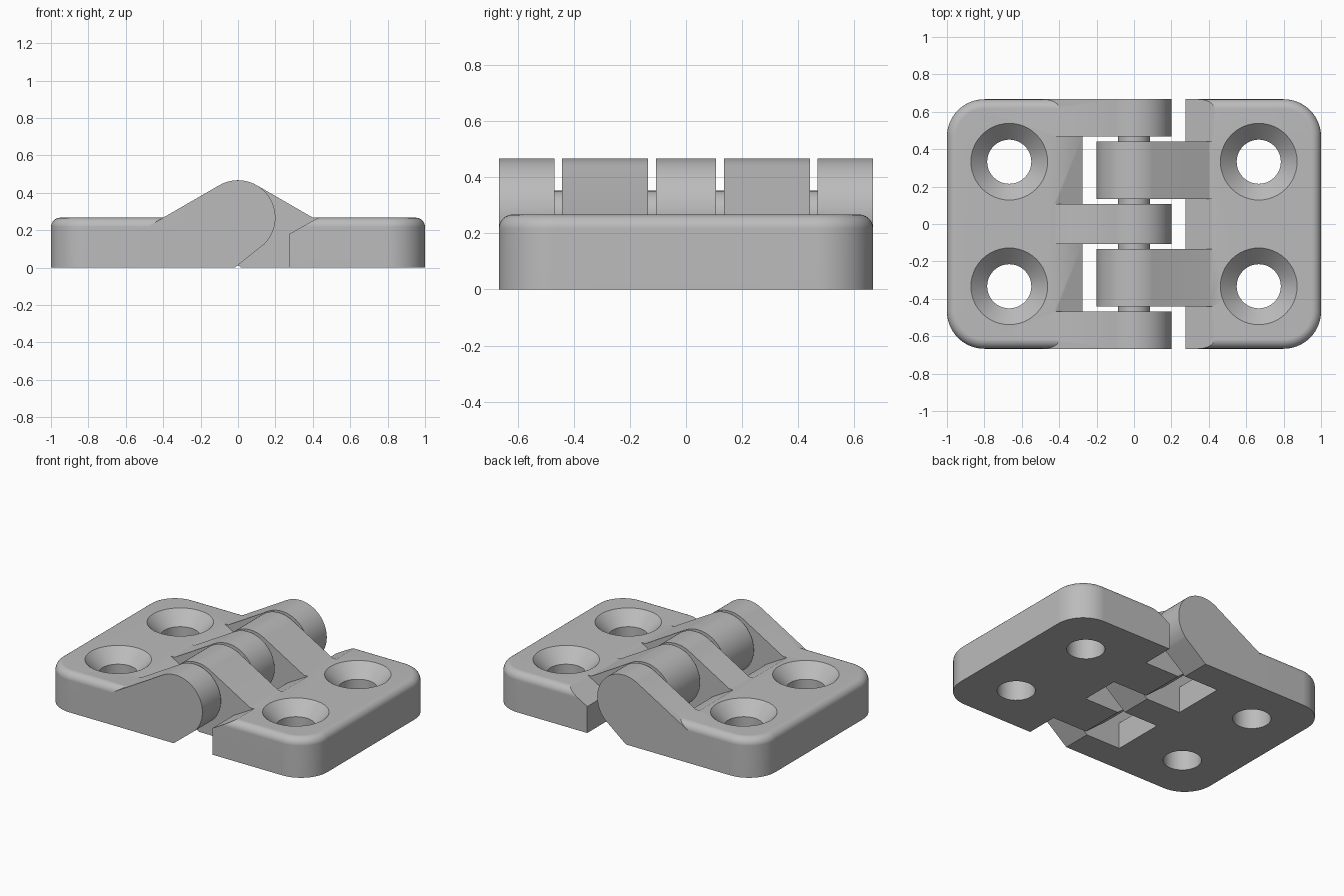
import bpy, bmesh, math
from mathutils import Matrix

cube = bpy.data.objects.get("Cube")
if cube:
    bpy.data.objects.remove(cube, do_unlink=True)

H, HALF, EDGE = 0.267, 0.667, 0.275      # plate height, half width, inner edge
R, PIN_R = 0.2, 0.085                    # knuckle and pin radius

grey = bpy.data.materials.new("plain grey")
grey.use_nodes = True
grey.diffuse_color = (0.5, 0.5, 0.5, 1)
grey.node_tree.nodes["Principled BSDF"].inputs["Base Color"].default_value = (0.5, 0.5, 0.5, 1)


def arc(cx, cy, r, a0, a1, n):
    angles = [math.radians(a0 + (a1 - a0) * i / n) for i in range(n + 1)]
    return [(cx + r * math.cos(a), cy + r * math.sin(a)) for a in angles]


def make(name, bm):
    bmesh.ops.recalc_face_normals(bm, faces=bm.faces)
    mesh = bpy.data.meshes.new(name)
    bm.to_mesh(mesh)
    bm.free()
    mesh.materials.append(grey)
    ob = bpy.data.objects.new(name, mesh)
    bpy.context.collection.objects.link(ob)
    return ob


def extrude(points, direction):
    bm = bmesh.new()
    face = bm.faces.new([bm.verts.new(p) for p in points])
    out = bmesh.ops.extrude_face_region(bm, geom=[face])
    moved = [g for g in out["geom"] if isinstance(g, bmesh.types.BMVert)]
    bmesh.ops.translate(bm, verts=moved, vec=direction)
    return bm


def prism(name, profile, side, y0, y1):
    """Extrude an x-z profile along y; side -1 mirrors it in x."""
    return make(name, extrude([(side * x, y0, z) for x, z in profile], (0, y1 - y0, 0)))


def combine(ob, tool, operation):
    """Apply a boolean and discard the tool."""
    mod = ob.modifiers.new("cut", 'BOOLEAN')
    mod.operation, mod.solver, mod.object = operation, 'EXACT', tool
    bpy.context.view_layer.update()
    result = bpy.data.meshes.new_from_object(ob.evaluated_get(bpy.context.evaluated_depsgraph_get()))
    ob.modifiers.clear()
    ob.data = result
    bpy.data.objects.remove(tool, do_unlink=True)


def smooth(ob):
    bpy.ops.object.select_all(action='DESELECT')
    ob.select_set(True)
    bpy.context.view_layer.objects.active = ob
    bpy.ops.object.shade_smooth_by_angle(angle=math.radians(30))
    ob.modifiers.new("even shading", 'WEIGHTED_NORMAL').keep_sharp = True


def plate(name, side):
    # Rounded outer corners, then a fillet round the top except the inner edge
    c = 1 - R
    outline = [(EDGE, -HALF)] + arc(c, R - HALF, R, -90, 0, 14) + arc(c, HALF - R, R, 0, 90, 14) + [(EDGE, HALF)]
    bm = extrude([(side * x, y, 0) for x, y in outline], (0, 0, H))
    rim = [e for e in bm.edges if all(v.co.z > H - 0.001 for v in e.verts)
           and any(abs(v.co.x) > EDGE + 0.001 for v in e.verts)]
    bmesh.ops.bevel(bm, geom=rim, offset=0.05, segments=6, profile=0.5, affect='EDGES')
    return make(name, bm)


def countersink(x, y):
    # Straight hole with a 45 degree flare at the top
    r0, r1, n = 0.118, 0.205, 48
    levels = [(r0, -0.1), (r0, H + r0 - r1), (r1, H), (r1, H + 0.1)]
    bm = bmesh.new()
    rings = [[bm.verts.new((x + px, y + py, z)) for px, py in arc(0, 0, r, 0, 360, n)[:-1]]
             for r, z in levels]
    for a, b in zip(rings, rings[1:]):
        for i in range(n):
            bm.faces.new((a[i], a[(i + 1) % n], b[(i + 1) % n], b[i]))
    bm.faces.new(rings[0])
    bm.faces.new(rings[-1])
    return make("hole_cutter", bm)


# Knuckle: flat base, 45 degree underside, round nose, 30 degree slope into the plate
slope_end = (0.5, H + R / math.sin(math.radians(60)) - 0.5 * math.tan(math.radians(30)))
knuckle = [(0.5, 0), (R * math.sqrt(2) - H, 0)] + arc(0, H, R, 225, 60, 32) + [slope_end]
# Clearance slope cut into the plate opposite each knuckle
clearance = [(0.5, 0.306), (0.2, 0.138), (0.2, 0.4)]


def leaf(name, side, knuckles, slots):
    ob = plate(name, side)
    for y0, y1 in slots:
        combine(ob, prism("slot_cutter", clearance, side, y0, y1), 'DIFFERENCE')
    for y0, y1 in knuckles:
        combine(ob, prism("knuckle", knuckle, side, y0, y1), 'UNION')
    for y in (-0.333, 0.333):
        combine(ob, countersink(side * 0.667, y), 'DIFFERENCE')
    smooth(ob)


MID, IN, OUT, END = 0.107, 0.135, 0.442, 0.469
leaf("right_leaf", -1, [(-HALF, -END), (-MID, MID), (END, HALF)], [(-END, -MID), (MID, END)])
leaf("left_leaf", 1, [(-OUT, -IN), (IN, OUT)], [(-1, -OUT), (-IN, IN), (OUT, 1)])

# Hinge pin, seen in the gaps between knuckles
bm = bmesh.new()
bmesh.ops.create_cone(bm, cap_ends=True, segments=32, radius1=PIN_R, radius2=PIN_R, depth=1.2,
                      matrix=Matrix.Translation((0, 0, H)) @ Matrix.Rotation(math.pi / 2, 4, 'X'))
smooth(make("hinge_pin", bm))
